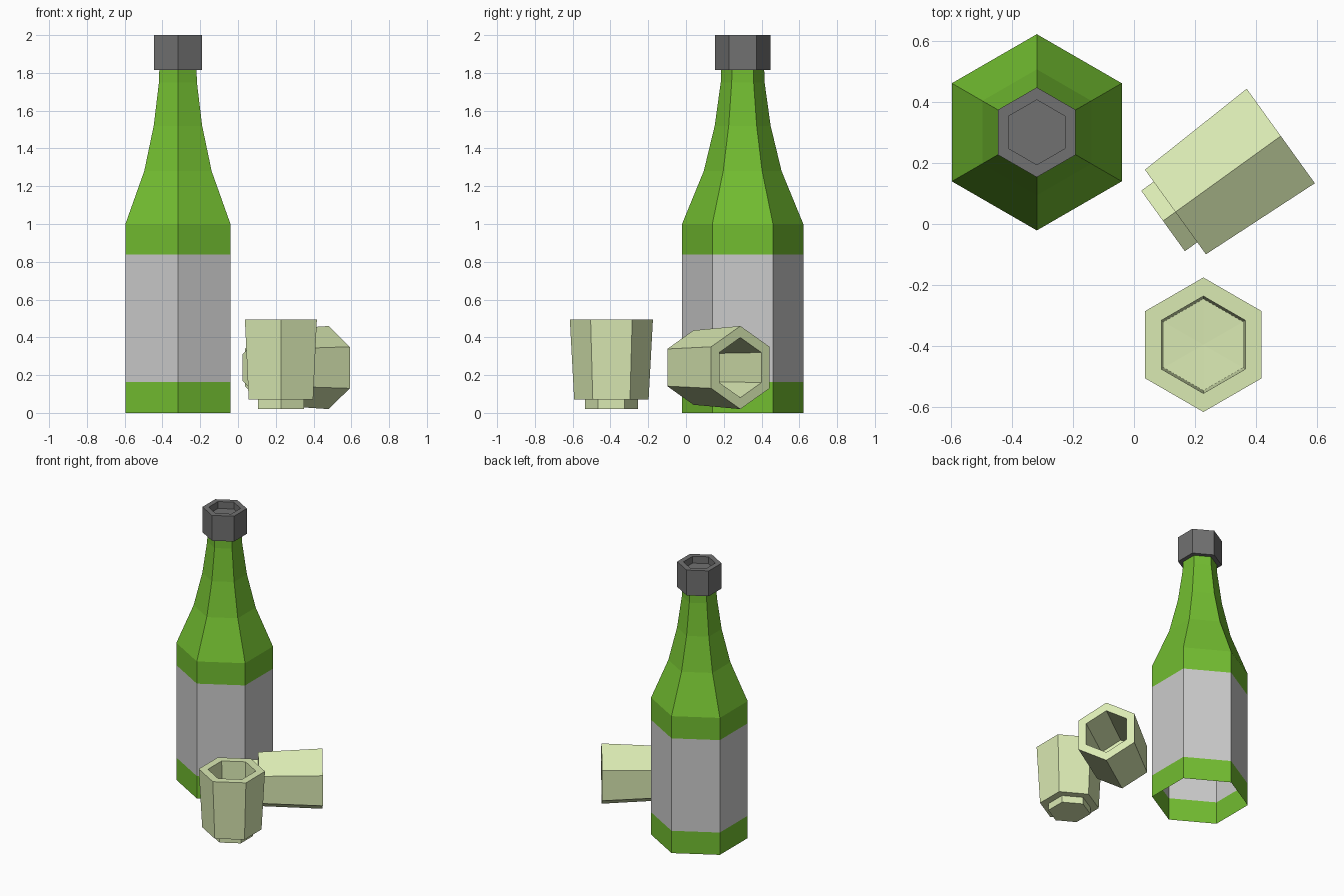
import bpy
import bmesh
import math
from mathutils import Matrix, Vector

if "Cube" in bpy.data.objects:
    bpy.data.objects.remove(bpy.data.objects["Cube"])

SIDES = 6


def material(name, color):
    m = bpy.data.materials.new(name)
    m.diffuse_color = (*color, 1)
    m.use_nodes = True
    m.node_tree.nodes["Principled BSDF"].inputs["Base Color"].default_value = m.diffuse_color
    return m


def lathe(name, profile, matrix, mat=None):
    """Six-sided flat-shaded turning of (radius, z) points; radius 0 makes a flat cap."""
    bm = bmesh.new()
    rings = []
    for r, z in profile:
        if r == 0:
            rings.append([bm.verts.new((0, 0, z))] * SIDES)
        else:
            angles = [math.pi / 2 + math.tau * k / SIDES for k in range(SIDES)]
            rings.append([bm.verts.new((r * math.cos(a), r * math.sin(a), z)) for a in angles])
    for low, high in zip(rings, rings[1:]):
        for k in range(SIDES):
            n = (k + 1) % SIDES
            corners = dict.fromkeys([low[k], low[n], high[n], high[k]])
            bm.faces.new(list(corners))
    mesh = bpy.data.meshes.new(name)
    bm.to_mesh(mesh)
    bm.free()
    ob = bpy.data.objects.new(name, mesh)
    ob.matrix_world = matrix
    bpy.context.collection.objects.link(ob)
    if mat:
        mesh.materials.append(mat)
    return ob


green = material("green_glass", (0.17, 0.51, 0.03))
dark = material("dark_cap", (0.165, 0.165, 0.165))
pale = material("pale_green", (0.70, 0.82, 0.45))

# Bottle: open-bottomed shell with a flush label band
at_bottle = Matrix.Translation((-0.318, 0.30, 0))
R = 0.321
lathe("bottle_base", [(R, 0), (R, 0.163)], at_bottle, green)
lathe("bottle_label", [(R, 0.163), (R, 0.838)], at_bottle)
lathe("bottle_shoulder_and_neck",
      [(R, 0.838), (R, 1.0), (0.206, 1.28), (0.148, 1.52), (0.116, 1.75), (0.114, 1.815)],
      at_bottle, green)

# Cap with a recessed top
lathe("bottle_cap",
      [(0.114, 1.815), (0.147, 1.815), (0.147, 2.0), (0.106, 2.0), (0.106, 1.95), (0, 1.95)],
      at_bottle, dark)

# Cups: narrow foot, flared body, hollow inside
cup = [(0, 0), (0.141, 0), (0.141, 0.05), (0.197, 0.05), (0.22, 0.475),
       (0.159, 0.475), (0.150, 0.09), (0, 0.085)]
lathe("upright_cup", cup, Matrix.Translation((0.227, -0.395, 0.02)), pale)

# Second cup lies on its side, mouth toward the back right
axis = Vector((0.811, 0.585, 0)).normalized()
up = Vector((0, 0, 1))
turn = Matrix((up.cross(axis), up, axis)).transposed().to_4x4()
lathe("lying_cup", cup, Matrix.Translation((0.095, 0.01, 0.24)) @ turn, pale)
